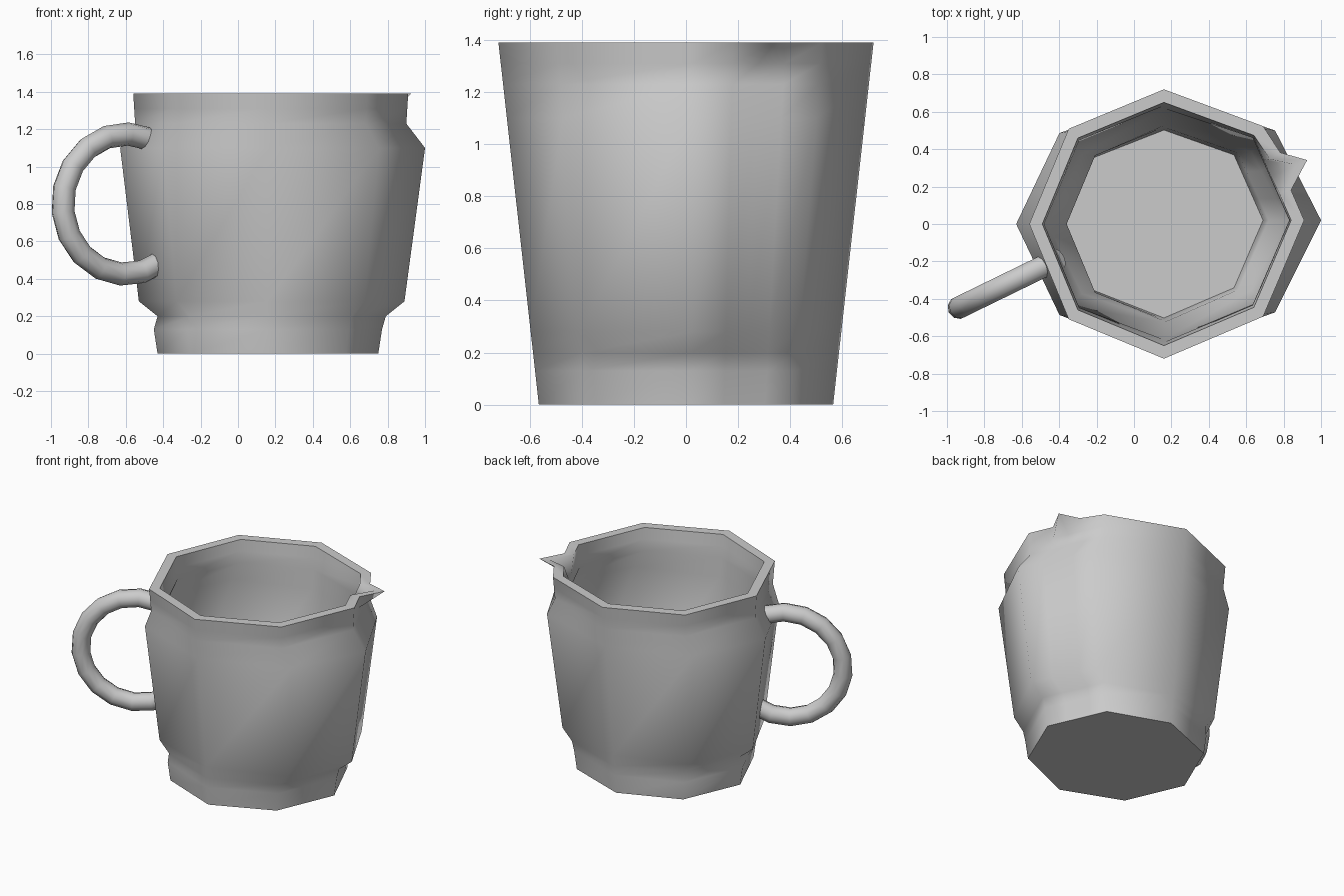
import bpy, bmesh
from math import sin, cos, pi, radians
from mathutils import Vector

if "Cube" in bpy.data.objects:
    bpy.data.objects.remove(bpy.data.objects["Cube"])

CX = 0.16
# z, half extent to the left, half extent to the right (depth tapers straight)
RINGS = [(0, .59, .59), (.13, .61, .61), (.2, .59, .63), (.28, .69, .73),
         (1.1, .79, .84), (1.23, .71, .74), (1.31, .715, .745), (1.39, .72, .75)]
# eight corners, plus three extra columns where the spout is
COLUMNS = [0, .32, .52, .72, 1, 2, 3, 4, 5, 6, 7]


def finish(bm, name, angle):
    bmesh.ops.recalc_face_normals(bm, faces=bm.faces)
    mesh = bpy.data.meshes.new(name)
    bm.to_mesh(mesh)
    bm.free()
    obj = bpy.data.objects.new(name, mesh)
    bpy.context.collection.objects.link(obj)
    bpy.ops.object.select_all(action='DESELECT')
    obj.select_set(True)
    bpy.context.view_layer.objects.active = obj
    bpy.ops.object.shade_smooth_by_angle(angle=radians(angle))
    return obj


def bridge(bm, a, b):
    n = len(a)
    for i in range(n):
        j = (i + 1) % n
        bm.faces.new((a[i], a[j], b[j], b[i]))


def cup_ring(bm, z, left, right, wall=0.0):
    depth = .565 + .155 * z / 1.39 - wall

    def corner(k):
        a = k * pi / 4
        rx = (right if cos(a) > 0 else left) - wall
        skew = .02 * max(cos(a), 0)
        return Vector((CX + rx * cos(a), depth * sin(a) + skew, z))

    verts = []
    for c in COLUMNS:
        k = int(c)
        p = corner(k).lerp(corner(k + 1), c - k)
        if c == .52 and z > 1.35:          # pull the spout tip outward
            p += Vector((.13, .06, 0))
        if c == .72 and z > 1.35:
            p += Vector((.03, 0, 0))
        verts.append(bm.verts.new(p))
    return verts


# Cup: outer wall, rim, inner wall, inner floor and base
bm = bmesh.new()
outer = [cup_ring(bm, *r) for r in RINGS]
inner_rings = [(.065, .60, .60)] + RINGS[1:]
inner = [cup_ring(bm, *r, wall=.07) for r in inner_rings]
loops = outer + inner[::-1]
for a, b in zip(loops, loops[1:]):
    bridge(bm, a, b)
bm.faces.new(outer[0])
bm.faces.new(inner[0])
finish(bm, "cup", 58)

# Handle: round tube swept along a circular arc, ends sunk in the wall
bm = bmesh.new()
u = Vector((cos(radians(26)), sin(radians(26)), 0))
side = Vector((-u.y, u.x, 0))
up = Vector((0, 0, 1))
centre = Vector((-.6, -.283, .8))
STEPS, SIDES, TUBE = 12, 10, .062
sections = []
for i in range(STEPS + 1):
    t = radians(68 + (305 - 68) * i / STEPS)
    out = u * cos(t) + up * sin(t)
    sections.append([bm.verts.new(centre + out * .375
                     + (out * cos(s) + side * sin(s)) * TUBE)
                     for s in (2 * pi * k / SIDES for k in range(SIDES))])
for a, b in zip(sections, sections[1:]):
    bridge(bm, a, b)
bm.faces.new(sections[0])
bm.faces.new(sections[-1])
finish(bm, "handle", 50)
